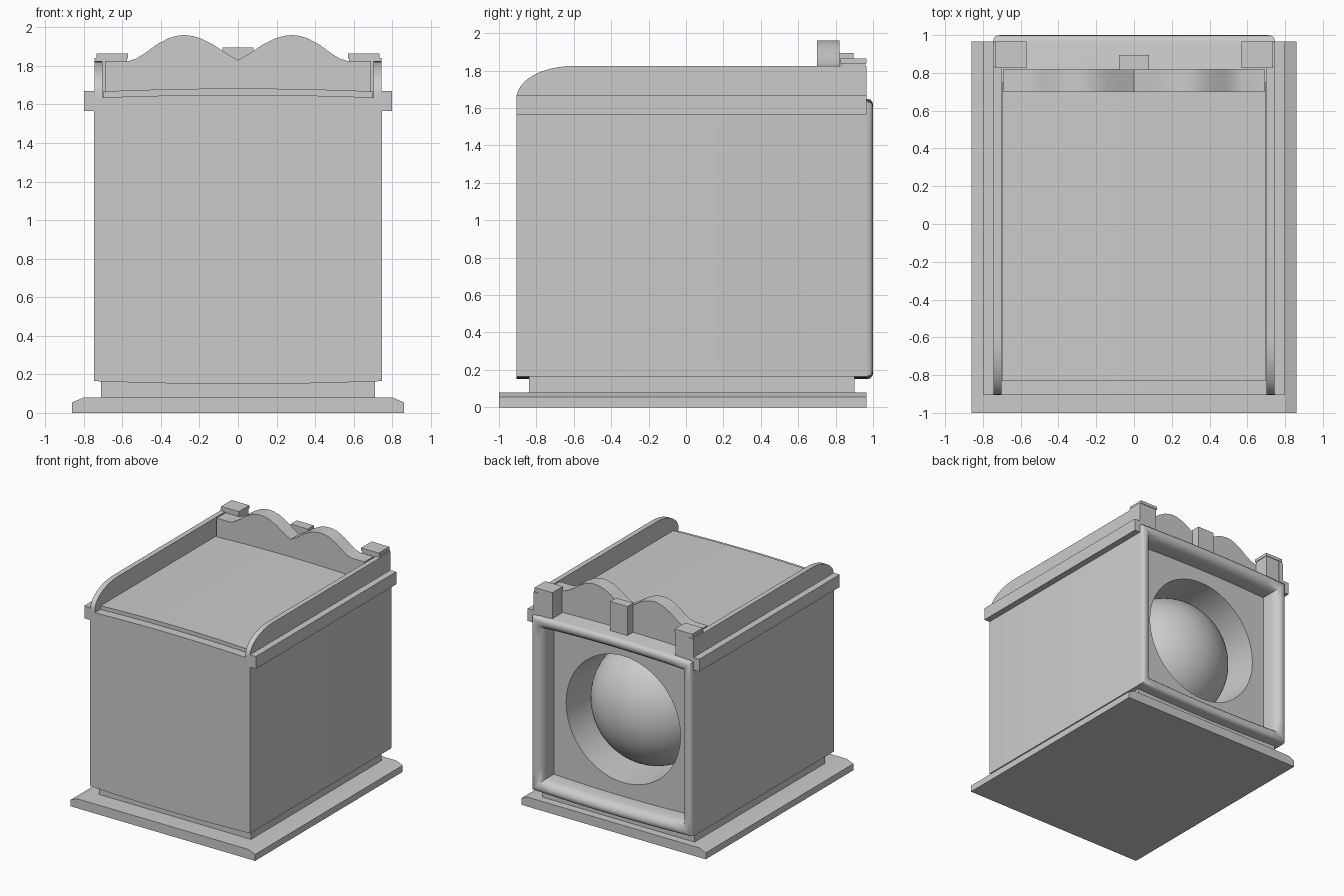
import bpy, bmesh, math
from mathutils import Vector

if "Cube" in bpy.data.objects:
    bpy.data.objects.remove(bpy.data.objects["Cube"], do_unlink=True)

grey = bpy.data.materials.new("plain_grey")
grey.use_nodes = True
grey.diffuse_color = (0.6, 0.6, 0.6, 1)
grey.node_tree.nodes["Principled BSDF"].inputs["Base Color"].default_value = (0.6, 0.6, 0.6, 1)


def finish(name, bm, smooth=None):
    bmesh.ops.recalc_face_normals(bm, faces=bm.faces)
    mesh = bpy.data.meshes.new(name)
    bm.to_mesh(mesh)
    bm.free()
    mesh.materials.append(grey)
    obj = bpy.data.objects.new(name, mesh)
    bpy.context.collection.objects.link(obj)
    if smooth:
        bpy.ops.object.select_all(action="DESELECT")
        obj.select_set(True)
        bpy.context.view_layer.objects.active = obj
        bpy.ops.object.shade_smooth_by_angle(angle=math.radians(smooth))
    return obj


def prism(name, outline, axis, start, end, smooth=None):
    """Extrude a flat outline along x (outline is y, z) or y (outline is x, z)."""
    bm = bmesh.new()
    place = (lambda a, b: (start, a, b)) if axis == "x" else (lambda a, b: (a, start, b))
    face = bm.faces.new([bm.verts.new(place(a, b)) for a, b in outline])
    new = bmesh.ops.extrude_face_region(bm, geom=[face])["geom"]
    shift = Vector((end - start, 0, 0)) if axis == "x" else Vector((0, end - start, 0))
    bmesh.ops.translate(bm, vec=shift, verts=[v for v in new if isinstance(v, bmesh.types.BMVert)])
    return finish(name, bm, smooth)


def box(name, x0, x1, y0, y1, z0, z1):
    return prism(name, [(x0, z0), (x1, z0), (x1, z1), (x0, z1)], "y", y0, y1)


SIDES = 64
MID = 0.9


def square_ring(inset, y):
    """Square outline with slightly bowed top and bottom."""
    ring = []
    for i in range(SIDES):
        a = math.tau * i / SIDES
        c, s = math.cos(a), math.sin(a)
        m = max(abs(c), abs(s))
        u, v = c / m, s / m
        bow = 0.015 * (1 - u * u) * v
        ring.append((u * (0.747 - inset), y, MID + v * (0.735 - inset) + bow))
    return ring


def round_ring(radius, y):
    angles = [math.tau * i / SIDES for i in range(SIDES)]
    return [(radius * math.cos(a), y, MID + radius * math.sin(a)) for a in angles]


def loft(name, rings, cap_first, smooth):
    bm = bmesh.new()
    loops = [[bm.verts.new(p) for p in ring] for ring in rings]
    for low, high in zip(loops, loops[1:]):
        for i in range(SIDES):
            j = (i + 1) % SIDES
            bm.faces.new((low[i], low[j], high[j], high[i]))
    if cap_first:
        bm.faces.new(loops[0])
    bm.faces.new(loops[-1])
    return finish(name, bm, smooth)


# Plinth with bevelled sides, and the recessed foot above it
prism("plinth", [(-0.86, 0), (0.86, 0), (0.86, 0.055), (0.8, 0.08), (-0.8, 0.08), (-0.86, 0.055)],
      "y", -1, 0.965)
box("foot", -0.71, 0.71, -0.84, 0.9, 0.08, 0.18)

# Main case: plain front, rolled frame at the back, flat panel and round opening
PANEL = 0.835
roll = [(0, -0.905), (0, 0.965), (0.005, 0.985), (0.02, 0.998), (0.045, 1), (0.07, 0.99),
        (0.09, 0.965), (0.1, 0.93), (0.1, PANEL)]
rings = [square_ring(inset, y) for inset, y in roll]
rings += [round_ring(0.533, PANEL), round_ring(0.525, PANEL - 0.43)]
loft("case", rings, True, 40)

# Dome set inside the round opening
dome = []
for k in range(17):
    t = math.pi / 2 * k / 16.3
    dome.append(round_ring(0.51 * math.cos(t), PANEL - 0.42 + 0.45 * math.sin(t)))
loft("dome", dome, True, 50)

# Slightly arched roof panel
arch = [(x / 10, 1.668 + 0.015 * (1 - (x / 7) ** 2)) for x in range(-7, 8)]
prism("roof_panel", [(0.7, 1.62)] + [(-0.7, 1.62)] + arch, "y", -0.83, 0.75, 30)

# Ledges, rounded rails and capped posts on both sides
rail = [(0.965, 1.6), (0.965, 1.825)]
for k in range(13):
    t = math.pi / 2 * k / 12
    rail.append((-0.6 - 0.305 * math.sin(t), 1.655 + 0.17 * math.cos(t)))
rail.append((-0.905, 1.6))
for side, s in (("left", 1), ("right", -1)):
    box(side + "_ledge", *sorted((s * 0.74, s * 0.8)), -0.905, 0.965, 1.565, 1.67)
    prism(side + "_rail", rail, "x", s * 0.702, s * 0.745, 30)
    box(side + "_post", *sorted((s * 0.575, s * 0.744)), 0.83, 0.96, 1.6, 1.84)
    box(side + "_post_cap", *sorted((s * 0.57, s * 0.735)), 0.825, 0.965, 1.838, 1.864)

# Backboard with a double arch, and the small block behind its middle
half = [(0.69, 1.825), (0.57, 1.825), (0.53, 1.837), (0.48, 1.868), (0.42, 1.912), (0.36, 1.944),
        (0.32, 1.956), (0.28, 1.96), (0.24, 1.956), (0.19, 1.942), (0.13, 1.912), (0.06, 1.865)]
crest = half + [(0, 1.83)] + [(-x, z) for x, z in reversed(half)]
prism("backboard", [(-0.69, 1.62), (0.69, 1.62)] + crest, "y", 0.7, 0.82, 30)
box("middle_block", -0.08, 0.08, 0.815, 0.895, 1.62, 1.895)
